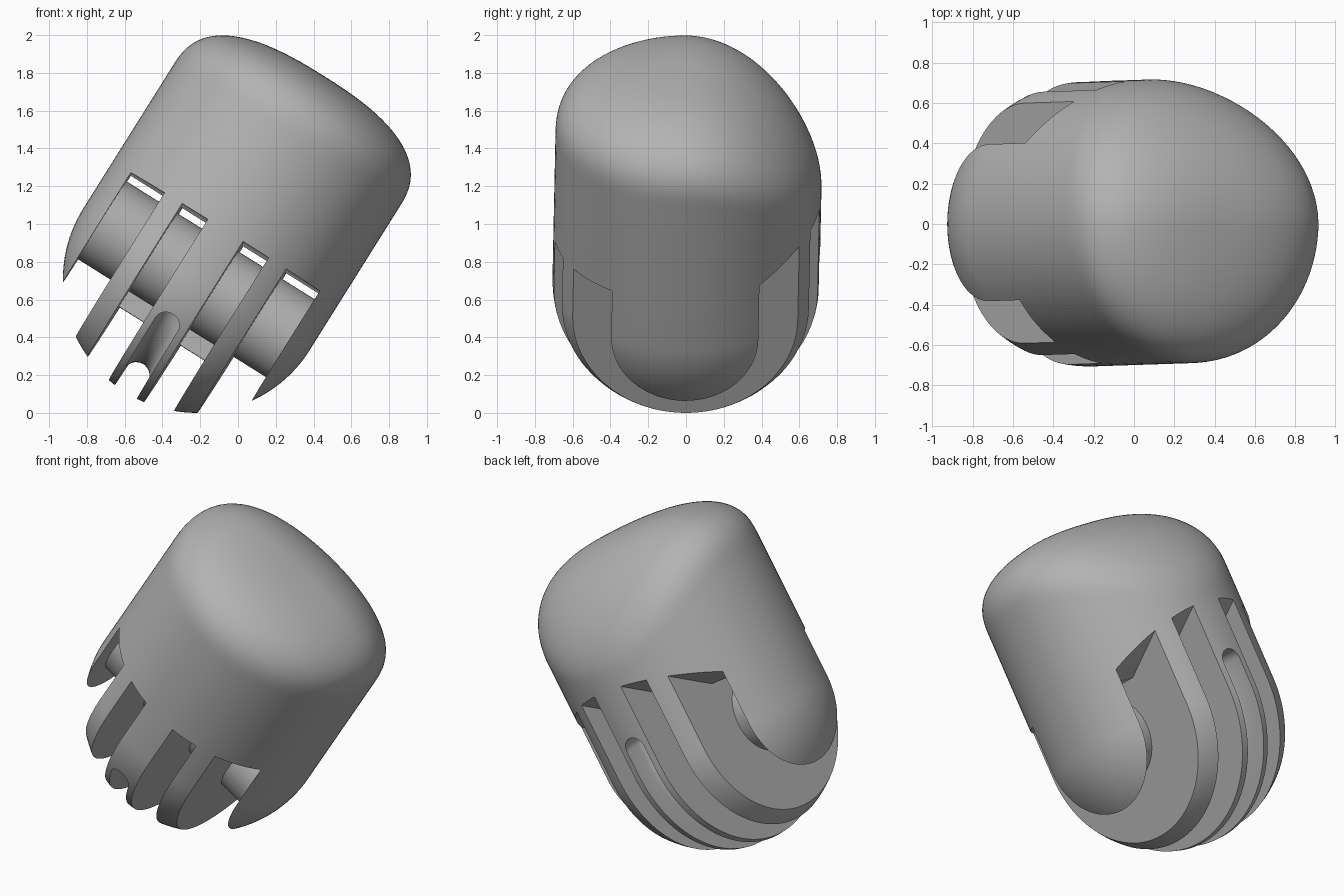
import bpy, bmesh
from math import sin, cos, pi, radians
from mathutils import Matrix, Vector

if "Cube" in bpy.data.objects:
    bpy.data.objects.remove(bpy.data.objects["Cube"])

R = 0.707          # body radius
SEG = 96
POSE = (Matrix.Translation((-0.22, 0, R)) @ Matrix.Rotation(radians(-1.2), 4, 'X')
        @ Matrix.Rotation(radians(32.1), 4, 'Y'))

grey = bpy.data.materials.new("plain grey")
grey.use_nodes = True
grey.diffuse_color = (0.45, 0.45, 0.45, 1)
grey.node_tree.nodes["Principled BSDF"].inputs["Base Color"].default_value = (0.45, 0.45, 0.45, 1)


def finish(name, bm):
    bmesh.ops.recalc_face_normals(bm, faces=bm.faces)
    mesh = bpy.data.meshes.new(name)
    bm.to_mesh(mesh)
    bm.free()
    obj = bpy.data.objects.new(name, mesh)
    bpy.context.collection.objects.link(obj)
    obj.matrix_world = POSE
    mesh.materials.append(grey)
    return obj


def loft(name, rings):
    """Bridge closed rings of points and close both ends."""
    bm = bmesh.new()
    loops = [[bm.verts.new(p) for p in ring] for ring in rings]
    n = len(loops[0])
    for a, b in zip(loops, loops[1:]):
        for i in range(n):
            j = (i + 1) % n
            bm.faces.new((a[i], a[j], b[j], b[i]))
    bm.faces.new(loops[0][::-1])
    bm.faces.new(loops[-1])
    return finish(name, bm)


def prism(name, u0, u1, outline):
    return loft(name, [[(u, v, w) for v, w in outline] for u in (u0, u1)])


def activate(obj):
    bpy.ops.object.select_all(action='DESELECT')
    obj.select_set(True)
    bpy.context.view_layer.objects.active = obj


def cut(target, cutter):
    cutter.hide_render = True
    mod = target.modifiers.new("cut", 'BOOLEAN')
    mod.operation = 'DIFFERENCE'
    mod.solver = 'EXACT'
    mod.object = cutter
    bpy.context.view_layer.update()
    activate(target)
    bpy.ops.object.modifier_apply(modifier=mod.name)
    bpy.data.objects.remove(cutter)


def smooth(obj):
    activate(obj)
    bpy.ops.object.shade_smooth_by_angle(angle=radians(30))


# Body: ball end, straight barrel and a soft cap that slopes off at the back
def rim_height(v):
    return 0.9 - 0.57 * max(0, v + 0.05) ** 2


def circle(radius, height):
    points = []
    for i in range(SEG):
        a = 2 * pi * i / SEG
        u, v = radius * cos(a), radius * sin(a)
        points.append((u, v, height(v)))
    return points


rings = []
for i in range(1, 33):
    t = pi / 2 * i / 32
    rings.append(circle(R * sin(t), lambda v, t=t: -R * cos(t)))
for i in range(1, 5):
    rings.append(circle(R, lambda v, i=i: rim_height(v) * i / 4))
for i in range(1, 32):
    t = pi / 2 * i / 32
    q = cos(t) ** (2 / 2.6)
    rise = 0.37 * sin(t) ** (2 / 2.6)
    rings.append(circle(R * q, lambda v, rise=rise: rim_height(v) + rise))
rings.append(circle(0.01, lambda v: rim_height(v) + 0.37))
body = loft("fingertip_body", rings)

# Slots that leave two ears, two fins and a central fin
slot = [(-1, -1), (1, -1), (1, 0.69), (0.29, 0.285), (-1, 0.29)]
for side in (-1, 1):
    for near, far in ((0.11, 0.27), (0.38, 0.59)):
        cut(body, prism("slot_cutter", side * near, side * far, slot))

# Cable groove running round the edge of the central fin, with rounded ends
PATH, HALF = 0.60, 0.07
stations = []
START = radians(205)
first = Vector((cos(START), sin(START)))
back = Vector((sin(START), -cos(START)))
steps = [0.1 + (pi / 2 - 0.1) * i / 6 for i in range(7)]
for t in steps[:-1]:
    stations.append((first * PATH + back * HALF * cos(t), first, sin(t)))
for i in range(33):
    a = START + (2 * pi - START) * i / 32
    n = Vector((cos(a), sin(a)))
    stations.append((n * PATH, n, 1))
for t in reversed(steps):
    stations.append((Vector((PATH, 0.15 + HALF * cos(t))), Vector((1, 0)), sin(t)))
groove = []
for centre, n, scale in stations:
    ring = []
    for i in range(24):
        a = 2 * pi * (i + 0.5) / 24
        out = HALF * sin(a) * scale + (0.2 if sin(a) > 0 else 0)
        p = centre + n * out
        ring.append((HALF * scale * cos(a), p.x, p.y))
    groove.append(ring)
cut(body, loft("groove_cutter", groove))
smooth(body)

# Hinge pin through ears and fins
pin = [(0.243 * cos(2 * pi * i / 64), 0.243 * sin(2 * pi * i / 64)) for i in range(64)]
smooth(prism("hinge_pin", -0.62, 0.62, pin))

# Web behind the pin joining the inner fins
prism("inner_web", -0.28, 0.28, [(0.02, -0.34), (0.12, -0.34), (0.12, 0), (0.02, 0)])
